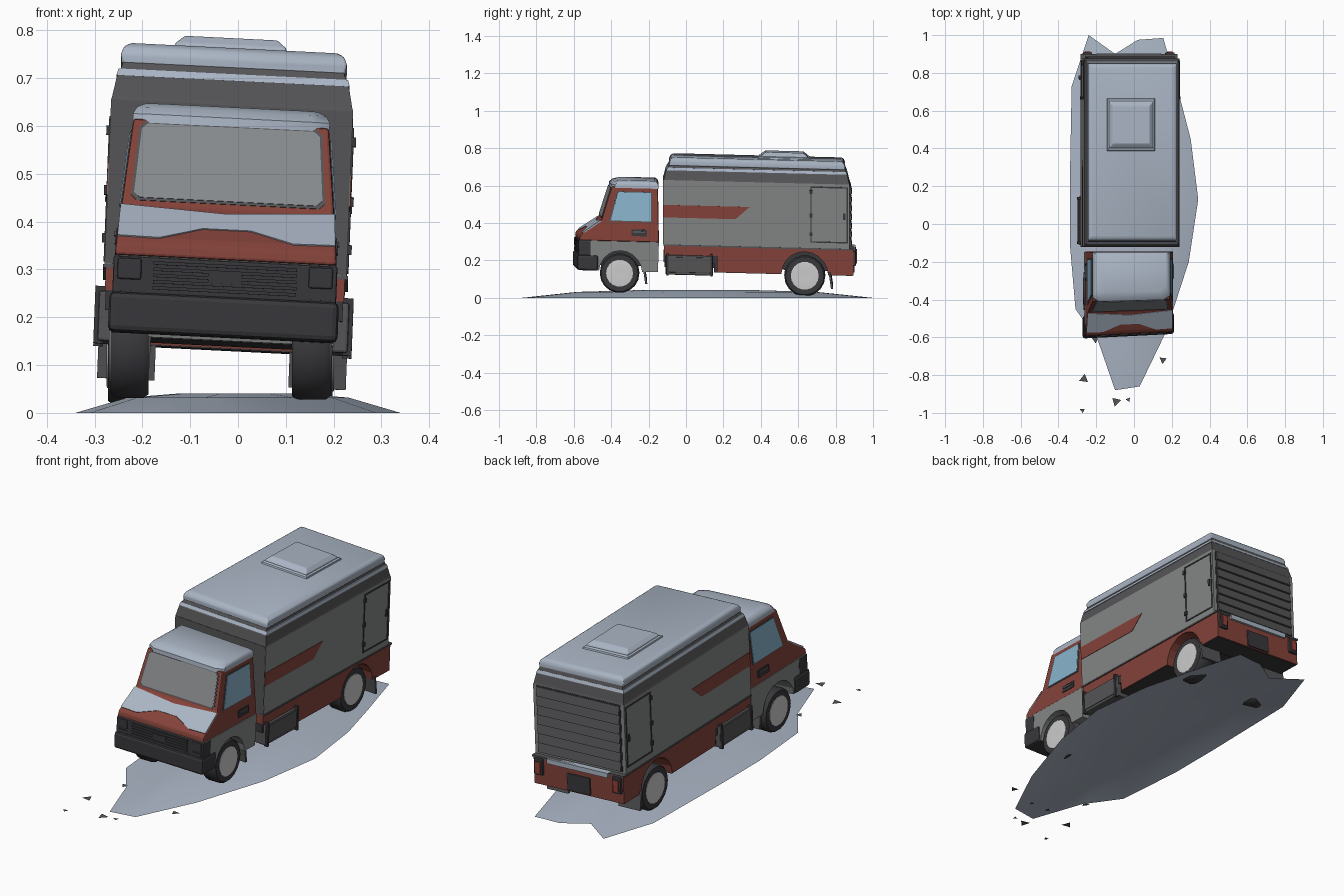
import bpy, bmesh, math, random
from mathutils import Vector

if "Cube" in bpy.data.objects:
    bpy.data.objects.remove(bpy.data.objects["Cube"])

random.seed(4)
def mat(name, *c):
    m = bpy.data.materials.new(name)
    m.diffuse_color = (*c, 1)
    m.use_nodes = True
    m.node_tree.nodes["Principled BSDF"].inputs["Base Color"].default_value = m.diffuse_color
    return m

RED = mat("red_paint", .23, .055, .042)
DARK = mat("dark_plastic", .04, .04, .045)
TRIM = mat("grey_trim", .09, .09, .095)
GLASS = mat("side_glass", .25, .45, .6)
SCREEN = mat("windscreen_glass", .25, .26, .27)
WALL = mat("box_grey", .23, .235, .235)
PALE = mat("pale_blue_grey", .4, .46, .55)
LAMP = mat("tail_lamp", .3, .05, .04)
BODY = []          # parts that lean with the vehicle body

def make(name, bm, m=None, bevel=0, body=True, smooth=False):
    bmesh.ops.recalc_face_normals(bm, faces=bm.faces[:])
    me = bpy.data.meshes.new(name)
    bm.to_mesh(me)
    bm.free()
    o = bpy.data.objects.new(name, me)
    bpy.context.collection.objects.link(o)
    if m:
        me.materials.append(m)
    if bevel:
        b = o.modifiers.new("bevel", 'BEVEL')
        b.width, b.segments, b.limit_method = bevel, 2, 'ANGLE'
    if smooth:
        bpy.context.view_layer.objects.active = o
        bpy.ops.object.select_all(action='DESELECT')
        o.select_set(True)
        bpy.ops.object.shade_smooth_by_angle(angle=math.radians(40))
    if body:
        BODY.append(o)
    return o

def bridge(bm, rings, floor=True):
    """Solid through equal-length rings of points; the first end can stay open."""
    rs = [[bm.verts.new(p) for p in r] for r in rings]
    n = len(rs[0])
    for a, b in zip(rs, rs[1:]):
        for i in range(n):
            bm.faces.new((a[i], a[(i+1) % n], b[(i+1) % n], b[i]))
    if floor:
        bm.faces.new(rs[0][::-1])
    bm.faces.new(rs[-1])

def prism(name, pts, a, b, m=None, mirror=False, **kw):
    """Side profile (y, z) extruded from x=a(z) to x=b(z)."""
    bm = bmesh.new()
    for s in ((1, -1) if mirror else (1,)):
        bridge(bm, [[(s*f(z), y, z) for y, z in pts] for f in (a, b)])
    return make(name, bm, m, **kw)

def boxes(name, specs, m=None, mirror=False, **kw):
    """Each spec: x0, x1, y0, y1, z0, z1."""
    bm = bmesh.new()
    for x0, x1, y0, y1, z0, z1 in specs:
        for s in ((1, -1) if mirror else (1,)):
            bridge(bm, [[(s*x0, y0, z), (s*x1, y0, z), (s*x1, y1, z), (s*x0, y1, z)] for z in (z0, z1)])
    return make(name, bm, m, **kw)

def stack(name, rings, m=None, cx=0, cut=0, **kw):
    """Loft of rectangles (half width, y0, y1, z); cut chamfers the front corners in plan."""
    bm = bmesh.new()
    bridge(bm, [[(cx-w, a+cut, z), (cx-w+cut*1.6, a, z), (cx+w-cut*1.6, a, z), (cx+w, a+cut, z), (cx+w, b, z), (cx-w, b, z)]
                if cut else [(cx-w, a, z), (cx+w, a, z), (cx+w, b, z), (cx-w, b, z)] for w, a, b, z in rings])
    return make(name, bm, m, **kw)

def slope_panel(name, pts, p, q, t, m=None):
    """Plate of (x, fraction) points on the front slope running p to q in (y, z)."""
    p, q = Vector(p), Vector(q)
    d = q - p
    n = Vector((-d.y, d.x)).normalized()
    ring = lambda k: [(x, *(p + d*f + n*k)) for x, f in pts]
    bm = bmesh.new()
    bridge(bm, [ring(-.004), ring(t)])
    return make(name, bm, m)

def arch(y, z, r, floor):
    """Wheel arch points from one side to the other, meeting the floor height."""
    a0 = math.asin((floor - z)/r)
    return [(y + r*math.cos(a0 + (math.pi - 2*a0)*i/10), z + r*math.sin(a0 + (math.pi - 2*a0)*i/10)) for i in range(11)]

const = lambda v: (lambda z: v)
cab_w = lambda z: .232 - max(0, z - .32)*.1
def side_panel(name, pts, w, t, m=None):
    return prism(name, pts, lambda z: w(z)-.004, lambda z: w(z)+t, m, mirror=True)

# Cab shell
prism("cab_lower", [(-.575, .18), (-.58, .305), (-.145, .305), (-.15, .145)] + arch(-.355, .135, .12, .145),
      const(-.232), const(.232), WALL)
HOOD0, HOOD1, SCR1 = (-.562, .345), (-.46, .415), (-.403, .595)
prism("cab_upper", [(-.582, .305), (-.578, .33), HOOD0, HOOD1, SCR1, (-.15, .595), (-.145, .305)],
      lambda z: -cab_w(z), cab_w, RED, bevel=.006)
stack("cab_roof", [(.205, -.408, -.148, .588), (.206, -.406, -.148, .606), (.198, -.388, -.153, .621),
                   (.18, -.355, -.165, .63)], PALE, cut=.022, smooth=True)
slope_panel("hood_band", [(-.228, .0), (-.14, -.02), (-.05, .32), (.05, .32), (.14, -.02), (.228, .0),
                          (.224, .97), (0, .8), (-.224, .97)], HOOD0, HOOD1, .003, PALE)
def rounded(hb, ht, lo, hi, c=.012):
    return [(-hb+c, lo), (hb-c, lo), (hb, lo+.06), (ht, hi-.06), (ht-c, hi), (-ht+c, hi), (-ht, hi-.06), (-hb, lo+.06)]
slope_panel("windscreen_frame", rounded(.203, .191, .05, .97), HOOD1, SCR1, .002, TRIM)
slope_panel("windscreen", rounded(.197, .186, .08, .945), HOOD1, SCR1, .004, SCREEN)

# Cab side windows and door handles
side_panel("side_window_frame", [(-.418, .41), (-.372, .572), (-.182, .572), (-.182, .41)], cab_w, .002, TRIM)
side_panel("side_window", [(-.41, .415), (-.367, .567), (-.188, .567), (-.188, .415)], cab_w, .004, GLASS)
side_panel("door_handle", [(-.295, .335), (-.295, .37), (-.21, .37), (-.21, .335)], cab_w, .003, DARK)
side_panel("handle_grip", [(-.285, .352), (-.285, .362), (-.22, .362), (-.22, .352)], cab_w, .007, TRIM)

# Front bumper, grille, headlights
boxes("front_bumper", [(-.24, .24, -.594, -.478, .145, .228)], DARK, bevel=.012)
boxes("front_mask", [(-.234, .234, -.584, -.52, .225, .303)], DARK, bevel=.004)
boxes("grille_slats", [(-.15, .15, -.589, -.575, .236 + i*.013, .243 + i*.013) for i in range(5)], DARK)
boxes("grille_centre", [(-.035, .035, -.591, -.575, .255, .28)], DARK)
boxes("headlights", [(.175, .225, -.588, -.575, .255, .299)], DARK, mirror=True, bevel=.004)
boxes("indicators", [(.175, .225, -.587, -.575, .231, .248)], DARK, mirror=True)

# Cargo box: walls, dark front panel, dark chamfered cornice
box_w = const(.253)
stack("cargo_box", [(.253, -.12, .875, .295), (.253, -.12, .875, .64)], WALL)
boxes("cargo_front_panel", [(-.252, .252, -.122, -.115, .297, .64)], TRIM)
stack("cargo_cornice", [(.253, -.12, .875, .64), (.251, -.118, .872, .647), (.243, -.108, .862, .688),
                        (.24, -.104, .86, .692), (.228, -.085, .848, .728)], TRIM)
stack("cargo_gutter", [(.244, -.106, .862, .692), (.24, -.098, .856, .706)], PALE)
stack("roof_slab", [(.234, -.09, .85, .716), (.236, -.09, .85, .738), (.23, -.08, .843, .754),
                    (.215, -.065, .83, .761)], PALE, bevel=.005, smooth=True)
stack("roof_hatch_base", [(.128, .385, .668, .755), (.125, .39, .663, .768), (.118, .4, .652, .772)], PALE, cx=-.008)
stack("roof_hatch_lid", [(.118, .4, .652, .77), (.115, .403, .649, .778), (.097, .425, .627, .794)], PALE, cx=-.008, bevel=.004)
side_panel("side_stripe", [(-.12, .44), (-.12, .507), (.34, .507), (.265, .44)], box_w, .002, RED)

# Side doors with frames and hinges
boxes("side_door_frame", [(.25, .256, y0, y1, z0, z1) for y0, y1, z0, z1 in
      ((.665, .672, .325, .625), (.858, .865, .325, .625), (.665, .865, .325, .332), (.665, .865, .618, .625))],
      DARK, mirror=True)
boxes("side_door_hinges", [(.25, .261, .66, .676, z, z+.02) for z in (.36, .46, .585)], DARK, mirror=True)
boxes("side_door_handle", [(.25, .258, .84, .852, .45, .485)], DARK, mirror=True)

# Rear roller shutter
boxes("shutter_recess", [(-.235, .235, .87, .877, .305, .638)], DARK)
bm = bmesh.new()
for i in range(7):
    z = .31 + i*.0465
    bridge(bm, [[(x, .872, z), (x, .888, z), (x, .879, z+.042), (x, .872, z+.042)] for x in (-.23, .23)])
make("shutter_slats", bm, TRIM)

# Skirt, sills and chassis
prism("rear_skirt", [(.165, .155), (.165, .29), (.895, .29), (.895, .155), (.76, .155)] + arch(.635, .15, .125, .155)[1:-1]
      + [(.51, .155)], const(-.25), const(.25), RED)
boxes("front_skirt", [(-.25, .25, -.118, .17, .24, .29)], RED)
boxes("underbody", [(-.248, .248, -.12, .164, .2, .242), (-.24, .24, .15, .168, .152, .24),
                    (-.246, .246, .16, .51, .152, .158), (-.246, .246, .762, .89, .152, .158)], DARK)
boxes("sill_ledge", [(-.256, .256, -.121, .9, .288, .296)], TRIM)
boxes("chassis", [(-.13, .13, -.5, -.152, .17, .28), (-.13, .13, -.115, .87, .17, .28)], DARK)
boxes("storage_box", [(.17, .262, -.11, .145, .135, .24)], TRIM, mirror=True, bevel=.006)
boxes("storage_box_lid", [(.26, .266, -.1, .135, .148, .23)], TRIM, mirror=True, bevel=.003)
boxes("storage_brackets", [(.25, .27, y, y+.012, .13, .25) for y in (-.105, .13)], DARK, mirror=True)
flap = lambda y, z: [(y, z), (y+.01, z), (y+.025, z-.09), (y+.013, z-.09)]
prism("front_mud_flaps", flap(-.232, .17), const(.15), const(.23), TRIM, mirror=True)
prism("rear_mud_flaps", flap(.762, .17), const(.14), const(.26), TRIM, mirror=True)

# Rear bumper, lamps, plate
boxes("rear_step", [(-.17, .17, .88, .906, .272, .296)], PALE)
boxes("rear_lamp_housing", [(.195, .242, .88, .908, .205, .285)], DARK, mirror=True, bevel=.004)
boxes("rear_lamps", [(.204, .232, .9, .913, .217, .272)], LAMP, mirror=True)
boxes("rear_plate", [(-.065, .065, .89, .902, .16, .245)], DARK, bevel=.004)

# Lean the whole body: roll, pitch and a skewed nose
for o in BODY:
    for v in o.data.vertices:
        x, y, z = v.co
        nose = min(1, max(0, (-y - .2)/.35))
        v.co = (x + .04*(z - .75) - .008, y + .05*x*nose, z - .05*x - .025*y)

# Wheels: tyre and hub turned from (offset, radius fraction) profiles
def wheel(name, x, y, z, r, s):
    for part, prof, m in (("tyre", ((-.04, .6), (-.04, .93), (-.03, 1), (.03, 1), (.04, .93), (.04, .66)), DARK),
                          ("hub", ((.0, .68), (.042, .68), (.043, .62), (.041, .2)), None)):
        bm = bmesh.new()
        bridge(bm, [[(x + s*w, y + r*k*math.cos(a), z + r*k*math.sin(a))
                     for a in (math.tau*i/18 for i in range(18))] for w, k in prof])
        make(name + "_" + part, bm, m, body=False, smooth=True)

for s, side in ((1, "right"), (-1, "left")):
    wheel("front_wheel_" + side, -.037 + s*.19, -.355, .134 - s*.002, .106, s)
    wheel("rear_wheel_" + side, -.037 + s*.195, .635, .122 - s*.004, .11, s)

# Ground mound under the vehicle: an open shell, hollow below
rim = [(-.24, 1), (-.1, .9), (.02, .975), (.155, .985), (.235, .7), (.3, .45), (.34, .13), (.29, -.2), (.17, -.57),
       (.03, -.86), (-.1, -.88), (-.19, -.62), (-.31, -.45), (-.34, -.1), (-.34, .2), (-.33, .73)]
bm = bmesh.new()
bridge(bm, [[(x*k, y*k + .05*(1-k), z) for x, y in rim] for k, z in ((1, 0), (.68, .032), (.35, .041))], floor=False)
make("ground_mound", bm, PALE, body=False, smooth=True)

# Loose flat shards in front
bm = bmesh.new()
for x, y, r in ((-.265, -.82, .027), (-.273, -.987, .015), (-.095, -.94, .028), (-.03, -.93, .014),
                (.153, -.72, .022), (0, -.77, .012), (-.1, -.77, .016), (-.205, -.61, .022)):
    a = random.uniform(0, 6)
    bm.faces.new([bm.verts.new((x + r*math.cos(a + i*2.1), max(-1, y + r*math.sin(a + i*2.1)), .001)) for i in range(3)])
make("ground_shards", bm, TRIM, body=False)
